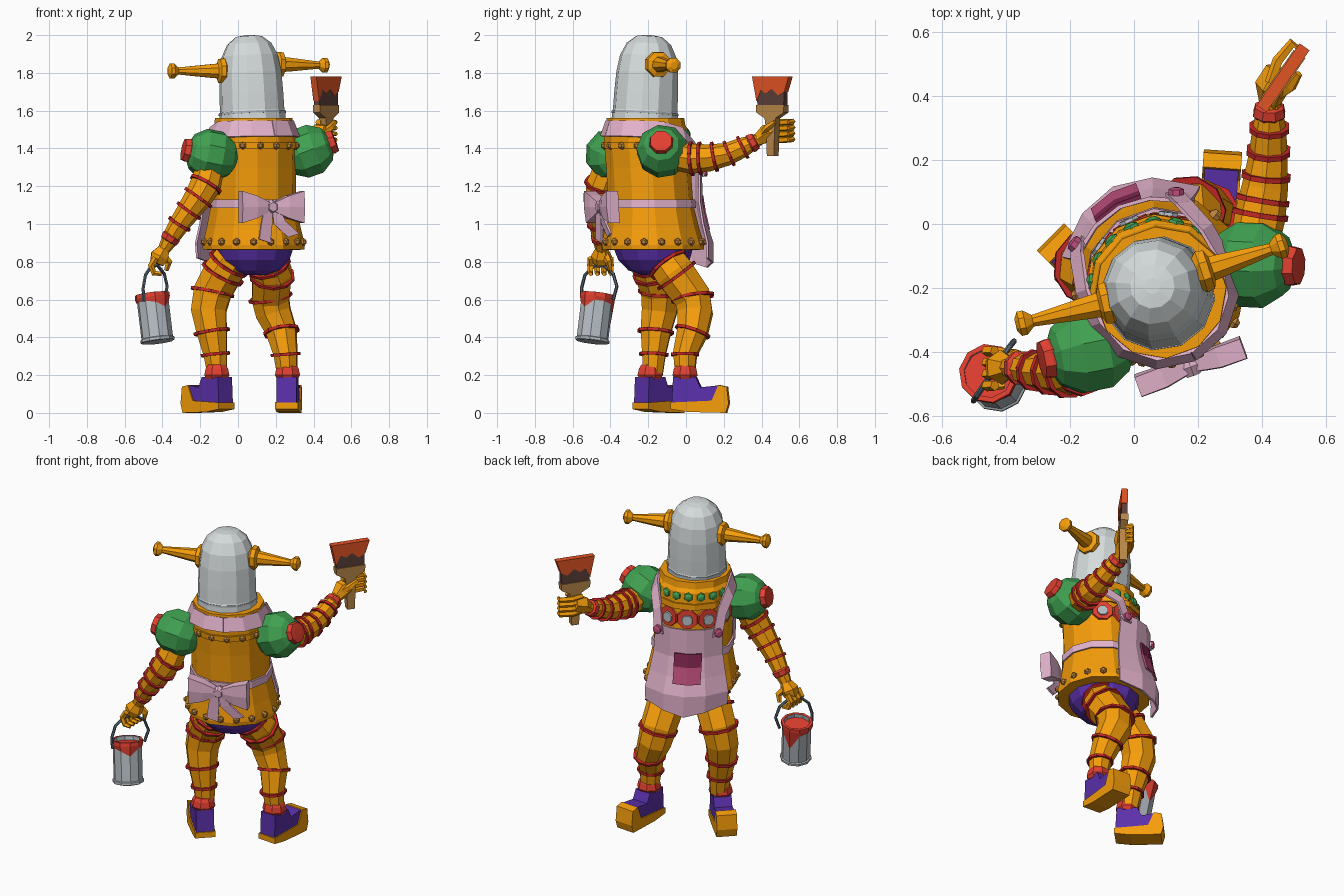
import bpy, math
from mathutils import Matrix, Vector as V

def rgb(r, g, b):
    return tuple((c / 255) ** 2.2 for c in (r, g, b)) + (1,)
COL = dict(orange=(246, 156, 18), red=(226, 66, 52), dark_red=(196, 44, 42), green=(66, 160, 82),
           purple=(92, 52, 170), pink=(228, 178, 204), magenta=(186, 80, 122), plum=(130, 44, 82),
           tan=(184, 134, 74), brown=(92, 66, 60), paint=(226, 84, 40), silver=(212, 218, 218),
           steel=(180, 188, 194), wire=(92, 106, 118), bronze=(190, 130, 62))
MATS = {}
def mesh(name, verts, faces, col, M=Matrix()):
    me = bpy.data.meshes.new(name)
    me.from_pydata([M @ V(v) for v in verts], [], faces)
    if col not in MATS:
        MATS[col] = bpy.data.materials.new(col)
        MATS[col].diffuse_color = rgb(*COL[col])
    me.materials.append(MATS[col])
    o = bpy.data.objects.new(name, me)
    bpy.context.collection.objects.link(o)
    return o

def grid(name, rows, col, M=Matrix(), closed=True, caps=True):
    n, k = len(rows[0]), len(rows)
    f = [(i*n+j, i*n+(j+1) % n, (i+1)*n+(j+1) % n, (i+1)*n+j)
         for i in range(k-1) for j in range(n if closed else n-1)]
    if caps and closed:
        f += [tuple(range(n))[::-1], tuple(range((k-1)*n, k*n))]
    return mesh(name, [p for r in rows for p in r], f, col, M)

def lathe(name, prof, n, col, M=Matrix()):
    rows = [[(r*math.cos(2*math.pi*(j+.5)/n), r*math.sin(2*math.pi*(j+.5)/n), z) for j in range(n)] for r, z in prof]
    return grid(name, rows, col, M)

def along(p, d):
    return Matrix.Translation(p) @ V(d).to_track_quat('Z', 'Y').to_matrix().to_4x4()

def tube(name, pts, radii, n, col):
    pts = [V(p) for p in pts]
    rows, q, old = [], None, None
    for i, p in enumerate(pts):
        t = (pts[min(i+1, len(pts)-1)] - pts[max(i-1, 0)]).normalized()
        q = t.to_track_quat('Z', 'Y') if q is None else old.rotation_difference(t) @ q
        old = t
        rows.append([p + q @ V((radii[i]*math.cos(2*math.pi*j/n), radii[i]*math.sin(2*math.pi*j/n), 0)) for j in range(n)])
    return grid(name, rows, col)

def extrude(name, poly, w, col, M):
    return grid(name, [[(x, y, -w/2) for x, y in poly], [(x, y, w/2) for x, y in poly]], col, M)

def sheet(name, rows, col, M, t=.012):
    o = grid(name, rows, col, M, closed=False)
    s = o.modifiers.new('thickness', 'SOLIDIFY')
    s.thickness, s.offset = t, 0

def ring(name, p, d, r, h=.016):
    lathe(name, [(r-.015, -h/2), (r+.012, -h/2), (r+.012, h/2), (r-.015, h/2)], 10, 'dark_red', along(p, d))

def limb(name, pts, radii, ring_at):
    tube(name, pts, radii, 8, 'orange')
    for k, t in enumerate(ring_at):
        i = min(int(t), len(pts)-2); f = t - i
        a, b = V(pts[i]), V(pts[i+1])
        ring(f'{name}_ring_{k}', a.lerp(b, f), b - a, radii[i]*(1-f) + radii[i+1]*f)

# Body frame: turned 20 degrees, leaning slightly back; the apron front is turned a little more
shear = Matrix(); shear[1][2] = -.06
B = Matrix.Translation((.083, -.121, 0)) @ shear @ Matrix.Rotation(math.radians(20), 4, 'Z')
A = B @ Matrix.Rotation(math.radians(7), 4, 'Z')
def around(a, r, z):
    a = math.radians(a)
    d = V((math.sin(a), math.cos(a), 0))
    return B @ along(d*r + V((0, 0, z)), d)

# Torso barrel, belly and neck rim
lathe('torso', [(.19, .86), (.27, .865), (.272, .89), (.25, .98), (.227, 1.1), (.224, 1.3), (.228, 1.42),
                (.225, 1.5), (.21, 1.52), (.206, 1.56), (.17, 1.56)], 12, 'orange', B)
lathe('belly', [(.07, .73), (.14, .755), (.19, .81), (.212, .875)], 12, 'purple', B)
lathe('chest_band', [(.215, 1.4), (.238, 1.4), (.238, 1.435), (.215, 1.435)], 12, 'orange', B)
RIVET = [(.02, -.01), (.02, .008), (.01, .02)]
for k in range(18):
    lathe(f'skirt_rivet_{k}', RIVET, 6, 'bronze', around(k*20, .262, .905))
for k in range(8):
    lathe(f'back_rivet_{k}', RIVET, 6, 'bronze', around(100 + k*160/7, .226, 1.415))
# Chest gems and red panels
for k in range(7):
    lathe(f'chest_gem_{k}', [(.032, -.015), (.026, .006), (.01, .014)], 6, 'green', around(-62 + k*19, .22, 1.475))
for k in range(5):
    lathe(f'chest_panel_{k}', [(.066, -.02), (.062, .01), (.05, .01)], 8, 'red', around(-67 + k*31, .22, 1.34))
    lathe(f'chest_disc_{k}', [(.036, 0), (.032, .02)], 8, 'steel', around(-67 + k*31, .22, 1.335))

# Domed helmet with side horns
H = along((.078, -.22, 1.53), (-.02, .025, .45))
lathe('helmet', [(.176, 0), (.176, .06), (.172, .068), (.17, .16), (.165, .27), (.15, .36), (.118, .425),
                 (.07, .463), (.025, .47)], 12, 'silver', H)
lathe('helmet_band', [(.17, .05), (.179, .05), (.179, .062), (.17, .062)], 12, 'steel', H)
for s, a, b in (('right', (.21, -.15, 1.845), (.48, -.062, 1.84)), ('left', (-.075, -.245, 1.81), (-.37, -.315, 1.81))):
    d = V(b) - V(a); L = d.length
    lathe(s + '_horn', [(.05, -.02), (.072, 0), (.068, .025), (.042, .035), (.04, .06), (.02, L-.055), (.042, L-.03),
                        (.042, L-.012), (.02, L)], 8, 'orange', along(a, d))

# Apron with pocket, straps, belt and bow
US = (-1, -.5, 0, .5, 1)
rows = [[(u*w, d - 2.1*(u*w)**2, z - .05*(1-abs(u))*(z < .83)) for u in US] for z, w, d in
        ((1.3, .19, .283), (1.12, .2, .272), (1.0, .22, .293), (.9, .24, .322), (.82, .235, .314))]
sheet('apron', rows, 'pink', A)
for nm, col, z0, z1, d0, d1 in (('pocket', 'magenta', 1.07, .97, .292, .313), ('pocket_opening', 'plum', 1.15, 1.07, .284, .293)):
    sheet(nm, [[(u, d - 2.1*u*u, z) for u in (-.09, -.01, .07)] for z, d in ((z0, d0), (z1, d1))], col, A)
for s, nm in ((1, 'right'), (-1, 'left')):
    outer = [(0, -.24, 1.465), (.12, -.208, 1.465), (.208, -.12, 1.46), (.24, 0, 1.46), (.235, .11, 1.44), (.21, .195, 1.37), (.198, .225, 1.25)]
    inner = [(0, -.208, 1.545), (.104, -.18, 1.545), (.18, -.104, 1.545), (.208, 0, 1.54), (.2, .11, 1.51), (.165, .215, 1.41), (.145, .25, 1.25)]
    sheet(nm + '_strap', [[(s*a, b, c) for a, b, c in (p, q)] for p, q in zip(outer, inner)], 'pink', A)
    lathe(nm + '_button', [(.026, -.01), (.026, .016), (.014, .022)], 8, 'magenta', A @ along((s*.175, .236, 1.275), (s*.5, 1, 0)))
    wing = [[(s*u, v, 1.09 + z) for v, z in ((-.275+t, h), (-.275-t, h), (-.275-t*1.2, 0), (-.275-t, -h), (-.275+t, -h))]
            for u, h, t in ((.015, .025, .02), (.09, .06, .032), (.175, .085, .032))]
    grid(nm + '_bow_loop', wing, 'pink', B)
    ends = ((.0, .04, 1.08), (.01, .07, 1.0), (.09, .15, .93)) if s > 0 else ((0, -.04, 1.08), (.0, -.06, 1.0), (-.01, -.075, .9))
    sheet(nm + '_bow_tail', [[(a, -.282, z), (b, -.288, z + .02)] for a, b, z in ends], 'pink', B)
lathe('bow_knot', [(.03, -.03), (.042, 0), (.025, .03)], 6, 'pink', B @ along((0, -.275, 1.09), (0, -1, 0)))
lathe('apron_belt', [(.22, 1.085), (.24, 1.085), (.238, 1.13), (.22, 1.13)], 12, 'pink', B)

# Shoulder balls with knobs
for nm, c, d in (('right', (.37, -.125, 1.385), (1, -.05, .38)), ('left', (-.14, -.395, 1.365), (-1, -.2, .2))):
    lathe(nm + '_shoulder', [(.142*math.cos(a), .142*math.sin(a)) for a in (-1.35, -.85, -.3, .3, .85, 1.35)], 9, 'green', along(c, d))
    lathe(nm + '_shoulder_knob', [(.06, .11), (.066, .13), (.06, .155), (.03, .157)], 8, 'red', along(c, d))

# Arms, with bands
limb('right_arm', [(.37, -.1, 1.37), (.395, .03, 1.345), (.41, .12, 1.35), (.42, .22, 1.37), (.423, .3, 1.405), (.425, .39, 1.45)],
     [.075, .08, .072, .06, .053, .032], [1, 1.5, 2.3, 3.1, 4])
limb('left_arm', [(-.14, -.4, 1.33), (-.17, -.445, 1.21), (-.21, -.46, 1.14), (-.26, -.462, 1.07), (-.31, -.458, 1.0), (-.36, -.45, .92), (-.395, -.447, .86)],
     [.075, .083, .075, .064, .055, .045, .032], [1, 2, 3, 4])
lathe('right_cuff', [(.042, -.022), (.054, -.01), (.048, .018), (.036, .024)], 8, 'red', along((.423, .352, 1.43), (.03, .8, .42)))
lathe('left_cuff', [(.042, -.022), (.056, -.01), (.05, .018), (.036, .024)], 8, 'red', along((-.358, -.45, .925), (-.5, 0, -.8)))

# Hands: palm, fingers and thumb
tube('right_palm', [(.425, .38, 1.445), (.432, .43, 1.48), (.455, .48, 1.495)], [.035, .055, .045], 6, 'orange')
tube('left_palm', [(-.39, -.447, .87), (-.415, -.448, .83), (-.43, -.45, .79)], [.034, .055, .042], 6, 'orange')
for k in range(4):
    z = 1.445 + k*.031
    tube(f'right_finger_{k}', [(.425, .44, z), (.45, .51, z), (.495, .565, z+.004), (.52, .54, z)], [.017, .018, .016, .011], 5, 'orange')
    y = -.505 + k*.036
    tube(f'left_finger_{k}', [(-.435, y, .82), (-.46, y, .78), (-.445, y, .74), (-.405, y, .735)], [.017, .018, .016, .011], 5, 'orange')
tube('right_thumb', [(.44, .4, 1.47), (.49, .43, 1.51), (.515, .47, 1.54)], [.022, .019, .012], 5, 'orange')
tube('left_thumb', [(-.4, -.43, .84), (-.365, -.41, .8), (-.38, -.4, .755)], [.022, .019, .012], 5, 'orange')

# Paint brush
P = Matrix(((.57, 0, .82, .466), (.82, 0, -.57, .457), (0, 1, 0, 0), (0, 0, 0, 1)))
extrude('brush_handle', [(-.02, 1.36), (.025, 1.36), (.03, 1.5), (.035, 1.56), (.088, 1.59), (.09, 1.63), (-.09, 1.63), (-.088, 1.59), (-.035, 1.56), (-.025, 1.5)], .045, 'tan', P)
extrude('brush_bristles', [(-.085, 1.625), (.085, 1.625), (.088, 1.73), (-.088, 1.73)], .034, 'brown', P)
extrude('brush_paint', [(-.09, 1.65), (-.06, 1.71), (-.03, 1.69), (.01, 1.715), (.05, 1.68), (.09, 1.7), (.118, 1.78), (-.118, 1.78)], .038, 'paint', P)

# Paint bucket with spill and wire handle
K = along((-.425, -.497, .375), (-.03, .03, .25))
lathe('bucket', [(.085, 0), (.092, .004), (.092, .018), (.085, .022), (.085, .235), (.092, .238), (.092, .256), (.08, .256), (.08, .2), (.02, .2)], 10, 'steel', K)
lathe('bucket_paint', [(.079, .215), (.079, .232)], 10, 'red', K)
drops = (.02, .03, .06, .02, .02, .03, .12, .03, .02, .02)
ends = [(math.cos(2*math.pi*(j+.5)/10), math.sin(2*math.pi*(j+.5)/10), z) for j, z in enumerate(drops)]
grid('paint_spill', [[(c*.087, s*.087, .236 - z) for c, s, z in ends], [(c*.094, s*.094, .236) for c, s, z in ends],
                     [(c*.093, s*.093, .258) for c, s, z in ends], [(c*.077, s*.077, .258) for c, s, z in ends]], 'red', K, caps=False)
tube('bucket_handle', [(-.5, -.55, .59), (-.502, -.553, .66), (-.49, -.535, .73), (-.46, -.49, .775), (-.425, -.435, .78), (-.39, -.385, .735), (-.375, -.366, .67), (-.39, -.385, .6)], [.009]*8, 6, 'wire')

# Legs, ankle cuffs and boots
limb('right_leg', [(.14, -.14, .85), (.18, -.06, .74), (.172, .035, .61), (.187, .048, .53), (.23, .035, .43), (.252, -.005, .31), (.26, -.005, .2)],
     [.1, .112, .106, .1, .086, .067, .055], [.6, 1.1, 2, 4, 5])
limb('left_leg', [(-.01, -.2, .85), (-.075, -.165, .75), (-.135, -.135, .64), (-.155, -.14, .54), (-.139, -.16, .43), (-.12, -.17, .31), (-.109, -.175, .2)],
     [.1, .112, .108, .1, .086, .067, .055], [.6, 1.1, 2, 4, 5])
for nm, p, a, toe in (('right', (.262, -.005), 86, .235), ('left', (-.112, -.19), 135, .212)):
    F = Matrix.Translation((*p, 0)) @ Matrix.Rotation(math.radians(a), 4, 'Z') @ Matrix.Rotation(math.pi/2, 4, 'X')
    lathe(nm + '_ankle_cuff', [(.06, .18), (.072, .2), (.064, .235), (.05, .255)], 8, 'red', Matrix.Translation((*p, 0)))
    extrude(nm + '_boot', [(-.068, .04), (-.06, .19), (.06, .19), (.085, .135), (toe-.06, .145), (toe-.04, .04)], .106, 'purple', F)
    extrude(nm + '_sole', [(-.073, .02), (-.073, .055), (toe-.09, .065), (toe-.055, .148), (toe-.01, .138), (toe, .05), (toe-.015, 0), (0.02, .005)], .12, 'orange', F)
